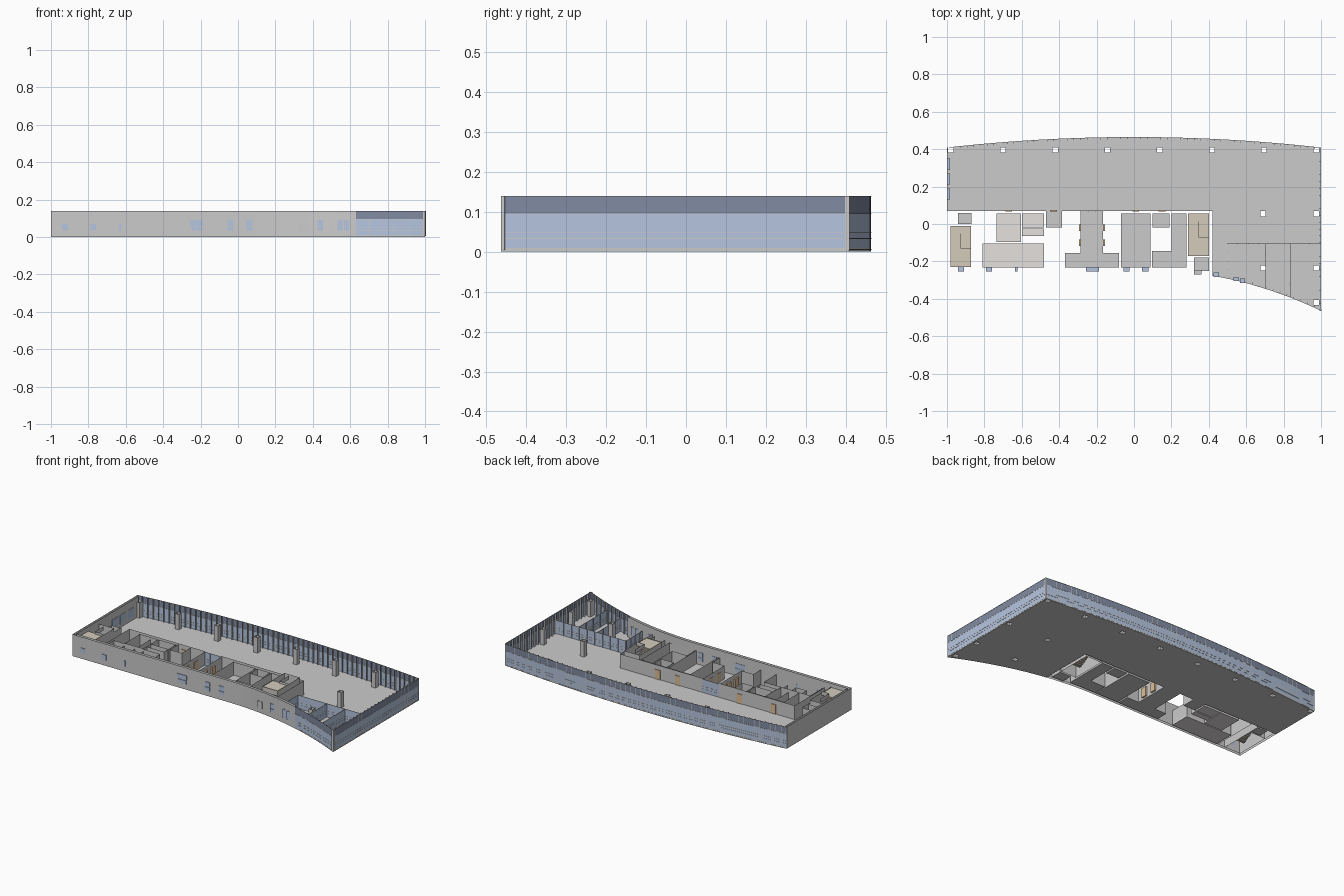
import bpy, bmesh
from mathutils import Vector

if "Cube" in bpy.data.objects:
    bpy.data.objects.remove(bpy.data.objects["Cube"])

COL = {"glass": (.46, .56, .74, 1), "band": (.22, .26, .36, 1), "beige": (.66, .6, .5, 1),
       "tile": (.78, .75, .74, 1), "timber": (.72, .52, .3, 1)}
MATS = {}
for k, c in COL.items():
    MATS[k] = bpy.data.materials.new(k)
    MATS[k].diffuse_color = c


def finish(name, bm, mat=None):
    me = bpy.data.meshes.new(name)
    bm.to_mesh(me)
    bm.free()
    ob = bpy.data.objects.new(name, me)
    bpy.context.collection.objects.link(ob)
    if mat:
        me.materials.append(MATS[mat])
    return ob


def add_prism(bm, pts, z0, z1, caps=True):
    n = len(pts)
    lo = [bm.verts.new((x, y, z0)) for x, y in pts]
    hi = [bm.verts.new((x, y, z1)) for x, y in pts]
    for i in range(n):
        j = (i + 1) % n
        bm.faces.new((lo[i], lo[j], hi[j], hi[i]))
    if caps:
        bm.faces.new(lo[::-1])
        bm.faces.new(hi)


def rect(x0, x1, y0, y1):
    return [(x0, y0), (x1, y0), (x1, y1), (x0, y1)]


def prisms(name, items, mat=None, caps=True):
    # items: (outline, z0, z1)
    bm = bmesh.new()
    for pts, z0, z1 in items:
        add_prism(bm, pts, z0, z1, caps)
    return finish(name, bm, mat)


def ribbon(name, paths, z0, z1, mat=None):
    # thin upright sheets following plan paths
    bm = bmesh.new()
    for pts in paths:
        cols = [(bm.verts.new((x, y, z0)), bm.verts.new((x, y, z1))) for x, y in pts]
        for a, b in zip(cols, cols[1:]):
            bm.faces.new((a[0], b[0], b[1], a[1]))
    return finish(name, bm, mat)


def bar(p, q, t):
    # plan outline of a bar from p to q with thickness t
    p, q = Vector(p), Vector(q)
    d = (q - p).normalized() * t / 2
    n = Vector((-d.y, d.x))
    return [tuple(p - n), tuple(q - n), tuple(q + n), tuple(p + n)]


def span(a, b, n):
    return [a + (b - a) * i / n for i in range(n + 1)]


def front(x):
    return -.25 - .213 * (max(0, x - .1) / .9) ** 2


def back(x):
    return .464 - .056 * x * x


def curtain(name, pts, top=.14, depth=.01):
    # glazing, dark upper band, mullions and rails; interior lies left of the path
    ribbon(name + "_glass", [pts], .005, min(top, .095), "glass")
    if top > .1:
        ribbon(name + "_upper_band", [pts], .095, top, "band")
    items = []
    for i, p in enumerate(pts):
        a, b = Vector(pts[max(i - 1, 0)]), Vector(pts[min(i + 1, len(pts) - 1)])
        d = (b - a).normalized()
        items.append((bar(p, Vector(p) + Vector((-d.y, d.x)) * depth, .002), .005, top))
    for p, q in zip(pts, pts[1:]):
        for z in (.005, .032, .048, .094, top - .002):
            if z < top:
                items.append((bar(p, q, .002), z, z + .002))
    prisms(name + "_frame", items)


# main floor: curved back, curved front right, notch for the service core
main = [(-1, .07)] + [(.42, .07)] + [(x, front(x)) for x in span(.42, 1, 16)]
main += [(x, back(x)) for x in span(1, -1, 56)]
floor = prisms("main_floor", [(main, 0, .01)])

# hollow columns passing through the floor
spots = [(x, .395) for x in span(-.98, .975, 7)]
spots += [(.69, .055), (.975, .055), (.69, -.235), (.975, -.235), (.975, -.42)]
outl = [rect(x - .014, x + .014, y - .014, y + .014) for x, y in spots]
cutter = prisms("column_cutter", [(o, -.01, .02) for o in outl])
cutter.hide_render = True
mod = floor.modifiers.new("column_holes", "BOOLEAN")
mod.operation, mod.object, mod.solver = "DIFFERENCE", cutter, "EXACT"
bpy.context.view_layer.update()
baked = bpy.data.meshes.new_from_object(floor.evaluated_get(bpy.context.evaluated_depsgraph_get()))
floor.modifiers.clear()
floor.data = baked
bpy.data.objects.remove(cutter)
prisms("columns", [(o, 0, .11) for o in outl], caps=False)

# solid outer walls: outer and inner skins
xs = span(-1, .63, 40)
ribbon("outer_wall", [[(-1, back(1))] + [(x, front(x)) for x in xs]], 0, .14)
ribbon("outer_wall_lining", [[(-.985, .4)] + [(max(x, -.985), front(x) + .018) for x in xs]], 0, .14)

# curtain walls
curtain("front_curtain", [(x, front(x)) for x in span(.63, 1, 10)])
curtain("right_curtain", [(1, y) for y in span(front(1), back(1), 24)])
curtain("back_curtain", [(x, back(x)) for x in span(1, -1, 56)])

# windows in the solid walls: centre, width, bottom, top
wins = [(-.925, .03, .035, .07), (-.775, .03, .035, .07), (-.63, .013, .035, .07),
        (-.24, .034, .06, .09), (-.205, .034, .06, .09), (-.235, .028, .035, .057),
        (-.205, .028, .035, .057), (.44, .03, .035, .057), (.44, .03, .06, .09),
        (.545, .028, .035, .09), (.58, .028, .035, .09)]
for x in (-.04, .06):
    wins += [(x, .034, .035, .057), (x, .034, .06, .09)]
items = [(rect(x - w / 2, x + w / 2, front(x) - .004, front(x) + .02), a, b) for x, w, a, b in wins]
items += [(rect(-1.0, -.983, y - .03, y + .03), .03, .09) for y in (.16, .24, .32)]
prisms("windows", items, "glass")
prisms("front_service_door", [(rect(.322, .36, front(.34) - .004, front(.34) + .02), .03, .075)])

# core rooms: floor outlines with lining walls
T = "tile"
lobby = [(-.285, .07), (-.285, -.155), (-.37, -.155), (-.37, -.232), (-.08, -.232),
         (-.08, -.155), (-.165, -.155), (-.165, .07)]
corner = [(.095, -.145), (.095, -.232), (.28, -.232), (.28, .055), (.2, .055), (.2, -.145)]
rooms = [("left_vestibule", rect(-.94, -.87, 0, .06), None),
         ("washroom_south", rect(-.81, -.48, -.232, -.103), T),
         ("washroom_north", rect(-.735, -.605, -.097, .055), T),
         ("washroom_east", rect(-.6, -.48, -.02, .055), T),
         ("washroom_store", rect(-.6, -.48, -.065, -.025), T),
         ("duct_room", rect(-.47, -.385, -.02, .07), None),
         ("meeting_room", rect(-.07, .088, -.232, .055), None),
         ("corner_room", corner, None),
         ("closet", rect(.1, .19, -.02, .055), None),
         ("stair_lobby", rect(.32, .4, -.25, -.18), None)]
for name, pts, mat in rooms:
    prisms(name + "_floor", [(pts, 0, .01)], mat)
    ribbon(name + "_walls", [pts + pts[:1]], 0, .095)
prisms("lobby_floor", [(lobby, 0, .01)])
ribbon("lobby_walls", [lobby], 0, .095)
ribbon("washroom_partitions", [[(-.735, -.103), (-.735, -.175), (-.66, -.175), (-.66, -.103)],
                               [(-.6, -.13), (-.48, -.13)], [(-.66, -.097), (-.66, .055)],
                               [(-.6, -.103), (-.6, -.175)]], .01, .08)
ribbon("core_walls", [[(-.82, -.232), (-.82, .07), (-.285, .07)],
                      [(-.165, .07), (.42, .07), (.42, front(.42))],
                      [(-.87, -.232), (-.87, .06)]], 0, .1)
curtain("lobby_entrance", [(x, .07) for x in span(-.165, -.285, 3)], .095, .004)
prisms("lift_doors", [(rect(x - .006, x + .006, y - .018, y + .018), .01, .07)
                      for x in (-.289, -.161) for y in (-.02, -.1)], "timber")
prisms("room_doors", [(rect(x - .018, x + .018, .066, .074), .01, .07)
                      for x in (-.67, -.43, .01, .15)], "timber")


# staircases: two flights, half landing, top landing, shaft walls
def staircase(name, x0, x1, y0, y1, top=.115, n=9):
    m, a, b = (x0 + x1) / 2, y0 + .1, y1 - .03
    r, t = top / 2 / n, (b - a) / n
    steps = [(rect(x0, x1, y0, a), top - .008, top),
             (rect(x0, x1, b, y1), top / 2 - .006, top / 2)]
    for i in range(n):
        z = (i + 1) * r
        steps.append((rect(m, x1, a + i * t, a + (i + 1) * t), z - 1.6 * r, z))
        steps.append((rect(x0, m, b - (i + 1) * t, b - i * t), top / 2 + z - 1.6 * r, top / 2 + z))
    steps = [(p, max(l, 0), h) for p, l, h in steps]
    prisms(name + "_steps", steps, "beige")
    ribbon(name + "_shaft", [rect(x0, x1, y0, y1) + [(x0, y0)]], 0, .12)
    ribbon(name + "_rail", [[(m, b), (m, a), (x1, a)]], top - .01, top + .015)


staircase("left_stair", -.98, -.872, -.23, -.01)
staircase("right_stair", .29, .4, -.17, .055)

# glazed offices in the front right wing
curtain("office_long_partition", [(x, -.105) for x in span(.5, .995, 9)], .095, .004)
for i, x in enumerate((.5, .705, .835)):
    curtain(f"office_partition_{i + 1}", [(x, y) for y in span(front(x), -.105, 4)], .095, .004)

for m in bpy.data.materials:
    if m.users and not m.is_grease_pencil:
        m.use_nodes = True
        m.node_tree.nodes["Principled BSDF"].inputs["Base Color"].default_value = m.diffuse_color
